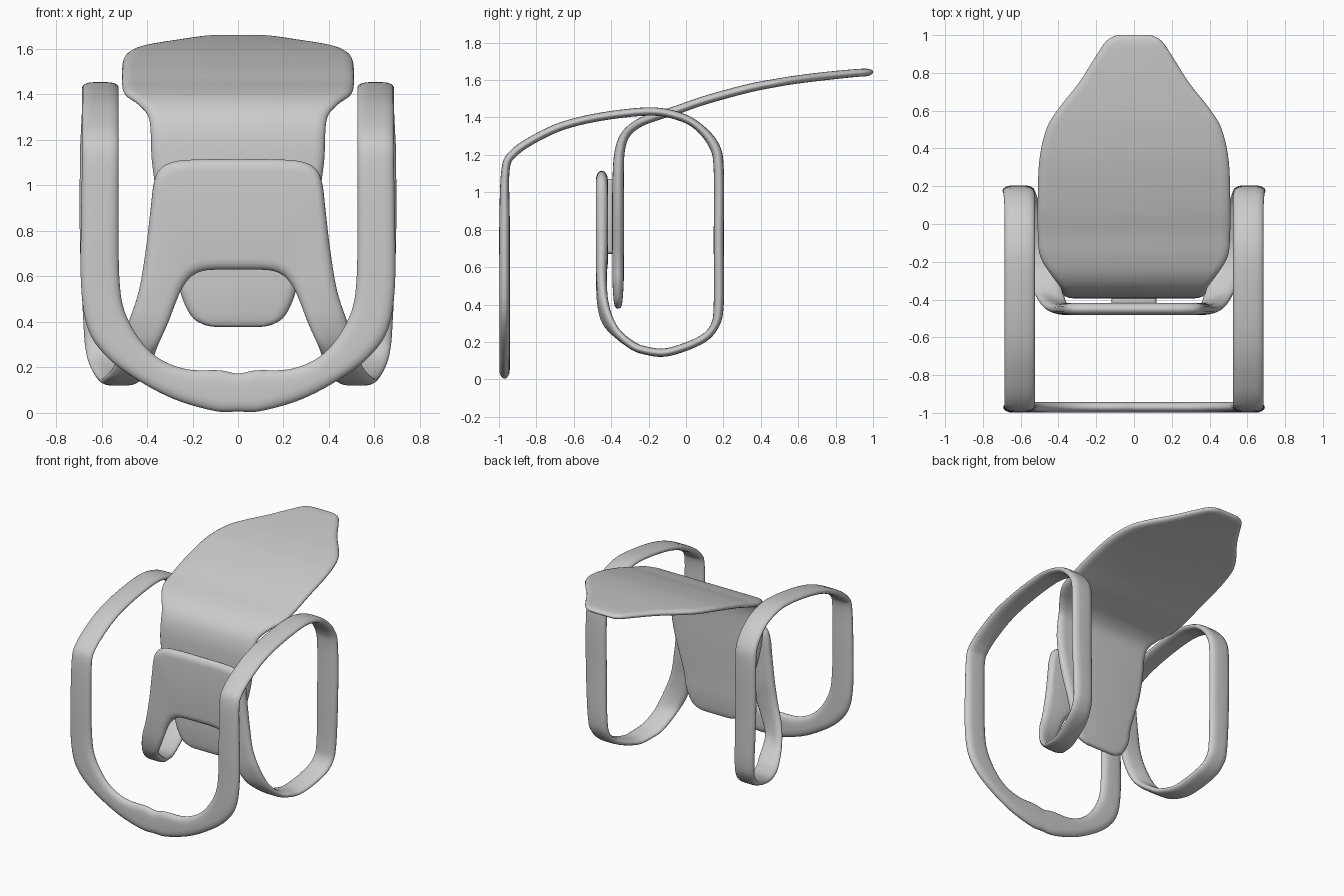
import bpy
import bmesh
from math import cos, sin, pi, radians
from mathutils import Vector

cube = bpy.data.objects.get("Cube")
if cube:
    bpy.data.objects.remove(cube, do_unlink=True)

grey = bpy.data.materials.new("light_grey")
grey.use_nodes = True
colour = (0.6, 0.6, 0.6, 1.0)
grey.diffuse_color = colour
grey.node_tree.nodes["Principled BSDF"].inputs["Base Color"].default_value = colour


def finish(name, bm):
    """Turn a bmesh into a smooth shaded grey object."""
    bmesh.ops.recalc_face_normals(bm, faces=bm.faces[:])
    mesh = bpy.data.meshes.new(name)
    bm.to_mesh(mesh)
    bm.free()
    mesh.materials.append(grey)
    obj = bpy.data.objects.new(name, mesh)
    bpy.context.collection.objects.link(obj)
    bpy.ops.object.select_all(action="DESELECT")
    bpy.context.view_layer.objects.active = obj
    obj.select_set(True)
    bpy.ops.object.shade_smooth_by_angle(angle=radians(60))
    return obj


def resample(points, cyclic, steps=5):
    """Smooth curve through points of any dimension."""
    count = len(points)

    def pick(i):
        return points[i % count] if cyclic else points[max(0, min(count - 1, i))]

    result = []
    for i in range(count if cyclic else count - 1):
        a, b, c, d = (pick(i + k) for k in (-1, 0, 1, 2))
        for s in range(steps):
            t = s / steps
            result.append([
                q + t * ((r - p) + t * ((2 * p - 5 * q + 4 * r - w) + t * (3 * (q - r) + w - p))) / 2
                for p, q, r, w in zip(a, b, c, d)])
    if not cyclic:
        result.append(list(points[-1]))
    return result


def ribbon(name, stations, cyclic):
    """Rounded strap between two edges; a station is edge, edge, half thickness."""
    rows = resample(stations, cyclic)
    count = len(rows)
    edges = [(Vector(r[0:3]), Vector(r[3:6]), r[6]) for r in rows]
    mids = [(a + b) / 2 for a, b, h in edges]
    arc = [pi * k / 8 for k in range(9)]
    bm = bmesh.new()
    rings = []
    for i, (a, b, half) in enumerate(edges):
        if cyclic:
            tangent = mids[(i + 1) % count] - mids[i - 1]
        else:
            tangent = mids[min(i + 1, count - 1)] - mids[max(i - 1, 0)]
        across = b - a
        width = across.length
        across.normalize()
        normal = tangent.cross(across).normalized()
        lip = min(0.05, width * 0.4)
        ring = []
        for edge, side in ((a, 1), (b, -1)):
            for angle in arc:
                offset = across * lip * (1 - sin(angle)) + normal * half * cos(angle)
                ring.append(bm.verts.new(edge + side * offset))
        rings.append(ring)
    size = len(rings[0])
    for i in range(count if cyclic else count - 1):
        first, second = rings[i], rings[(i + 1) % count]
        for k in range(size):
            n = (k + 1) % size
            bm.faces.new((first[k], first[n], second[n], second[k]))
    if not cyclic:
        bm.faces.new(rings[0])
        bm.faces.new(rings[-1])
    return finish(name, bm)


def strap(outer, inner, y, z, half):
    """Station of the strap lying straight across x."""
    return (outer, y, z, inner, y, z, half)


def flat(y, outer_x, outer_z, inner_x, inner_z, half):
    """Station of the strap lying in an upright plane."""
    return (outer_x, y, outer_z, inner_x, y, inner_z, half)


# Continuous frame: back plate, leg, side loop, arm and front foot
plate = [flat(-0.45, *p, 0.032) for p in (
    (0, 1.115, 0, 0.63), (0.14, 1.115, 0.05, 0.63), (0.27, 1.107, 0.09, 0.63),
    (0.34, 1.075, 0.125, 0.628), (0.37, 1.01, 0.15, 0.625),
    (0.385, 0.89, 0.18, 0.615), (0.405, 0.72, 0.215, 0.59))]
leg = [
    (0.435, -0.45, 0.54, 0.255, -0.455, 0.53, 0.028),
    (0.48, -0.43, 0.4, 0.31, -0.455, 0.39, 0.025),
    (0.52, -0.375, 0.27, 0.355, -0.425, 0.29, 0.022)]
loop = [strap(*p, 0.022) for p in (
    (0.555, 0.39, -0.3, 0.19), (0.585, 0.42, -0.22, 0.155), (0.61, 0.45, -0.1, 0.145),
    (0.65, 0.49, 0.07, 0.205), (0.67, 0.515, 0.15, 0.28))]
loop += [strap(*p, 0.027) for p in (
    (0.68, 0.525, 0.175, 0.4), (0.695, 0.53, 0.175, 0.75), (0.695, 0.53, 0.175, 1.12),
    (0.69, 0.525, 0.15, 1.25))]
arm = [strap(0.685, 0.525, *p, 0.022) for p in (
    (0.06, 1.355), (-0.05, 1.41), (-0.2, 1.432), (-0.45, 1.405), (-0.66, 1.355),
    (-0.82, 1.28), (-0.925, 1.205), (-0.965, 1.12))]
foot = [flat(-0.97, *p, 0.028) for p in (
    (0.69, 0.85, 0.525, 0.85), (0.69, 0.56, 0.522, 0.6), (0.66, 0.37, 0.5, 0.45),
    (0.58, 0.25, 0.43, 0.32), (0.45, 0.15, 0.34, 0.235), (0.28, 0.06, 0.22, 0.191),
    (0.1, 0.008, 0.08, 0.187), (0, 0.006, 0, 0.173))]
half_frame = plate + leg + loop + arm + foot
mirrored = [(-s[0], s[1], s[2], -s[3], s[4], s[5], s[6]) for s in reversed(half_frame[1:-1])]
ribbon("frame", half_frame + mirrored, True)

# Seat panel: half width, y, z, half thickness
panel = [
    (0.1, -0.363, 0.378, 0.004), (0.15, -0.363, 0.388, 0.016), (0.205, -0.363, 0.425, 0.024),
    (0.25, -0.363, 0.52, 0.03), (0.27, -0.363, 0.64, 0.031), (0.345, -0.363, 0.9, 0.032),
    (0.378, -0.362, 1.1, 0.03), (0.383, -0.354, 1.22, 0.027), (0.395, -0.325, 1.305, 0.024),
    (0.445, -0.26, 1.365, 0.023), (0.497, -0.17, 1.403, 0.023), (0.509, -0.05, 1.44, 0.023),
    (0.51, 0.1, 1.492, 0.023), (0.502, 0.33, 1.555, 0.023), (0.465, 0.5, 1.588, 0.022),
    (0.4, 0.61, 1.605, 0.022), (0.29, 0.75, 1.622, 0.022), (0.195, 0.9, 1.637, 0.021),
    (0.15, 0.965, 1.641, 0.02), (0.11, 0.992, 1.643, 0.012), (0.08, 1.0, 1.643, 0.004)]
ribbon("seat", [(x, y, z, -x, y, z, h) for x, y, z, h in panel], False)

# Pad joining the seat to the back plate
bm = bmesh.new()
bmesh.ops.create_cube(bm, size=1)
bmesh.ops.scale(bm, vec=(0.24, 0.06, 0.4), verts=bm.verts[:])
bmesh.ops.translate(bm, vec=(0, -0.408, 0.87), verts=bm.verts[:])
bmesh.ops.bevel(bm, geom=bm.edges[:], offset=0.02, segments=3, affect="EDGES", profile=0.5)
finish("joining_pad", bm)
